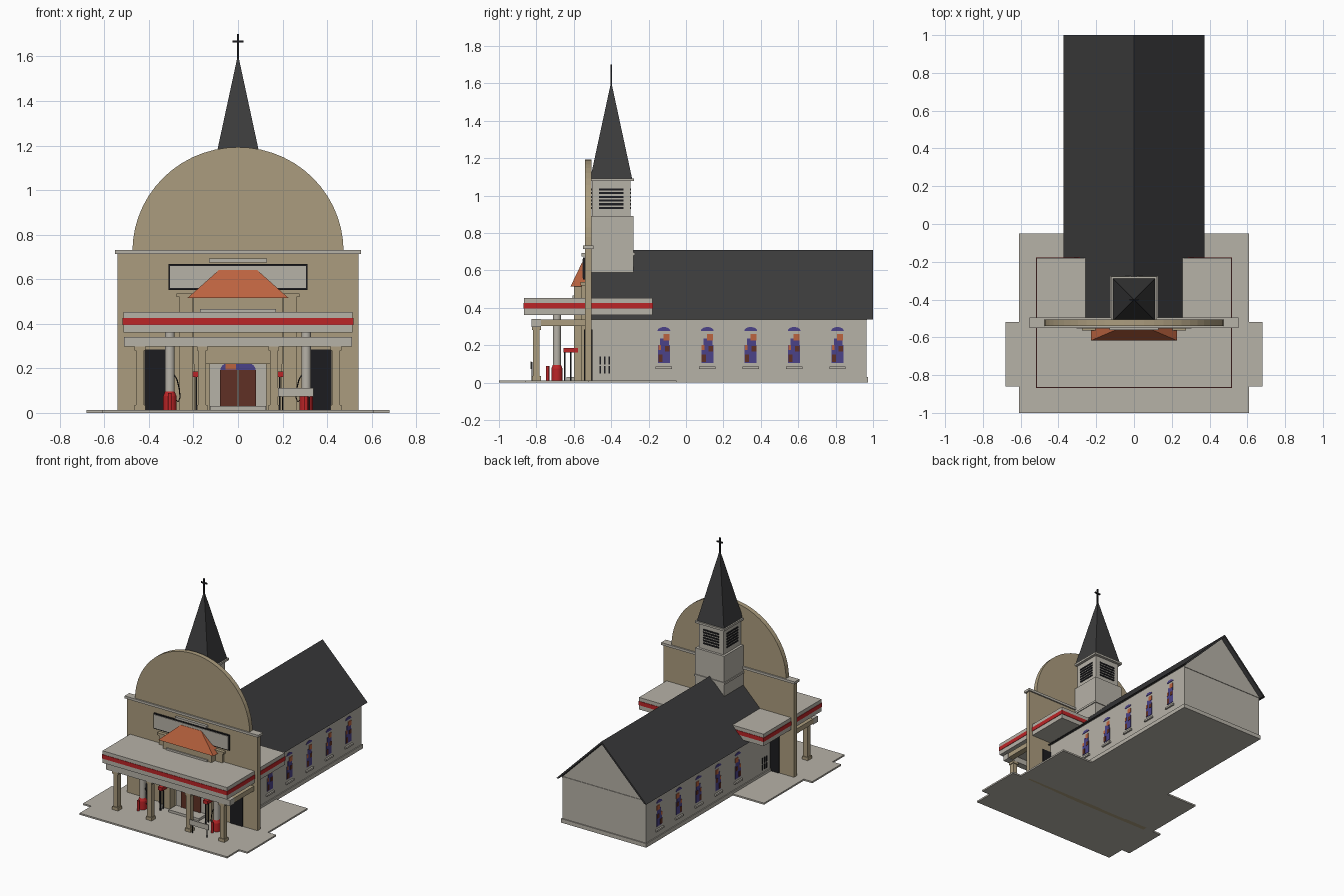
import bpy, bmesh, math
from mathutils import Vector

if "Cube" in bpy.data.objects:
    bpy.data.objects.remove(bpy.data.objects["Cube"])


def mat(name, r, g, b):
    m = bpy.data.materials.new(name)
    m.diffuse_color = (r, g, b, 1)
    m.use_nodes = True
    m.node_tree.nodes["Principled BSDF"].inputs["Base Color"].default_value = m.diffuse_color
    return m


GRAY = mat("stone gray", 0.47, 0.445, 0.39)
TAN = mat("tan stucco", 0.41, 0.335, 0.21)
ROOF = mat("charcoal", 0.045, 0.045, 0.046)
BLACK = mat("black", 0.012, 0.012, 0.014)
RED = mat("red", 0.50, 0.018, 0.02)
ORANGE = mat("terracotta", 0.50, 0.125, 0.05)
BROWN = mat("door brown", 0.115, 0.03, 0.018)
PURPLE = mat("glass purple", 0.07, 0.055, 0.25)


def finish(name, bm, m):
    bmesh.ops.recalc_face_normals(bm, faces=bm.faces)
    me = bpy.data.meshes.new(name)
    bm.to_mesh(me)
    bm.free()
    me.materials.append(m)
    ob = bpy.data.objects.new(name, me)
    bpy.context.collection.objects.link(ob)
    return ob


def taper(name, m, lo, hi):
    """Frustum between two rectangles given as (x0, x1, y0, y1, z)."""
    bm = bmesh.new()
    rings = []
    for x0, x1, y0, y1, z in (lo, hi):
        rings.append([bm.verts.new(p) for p in
                      ((x0, y0, z), (x1, y0, z), (x1, y1, z), (x0, y1, z))])
    a, b = rings
    bm.faces.new(a)
    bm.faces.new(b)
    for i in range(4):
        j = (i + 1) % 4
        bm.faces.new((a[i], a[j], b[j], b[i]))
    return finish(name, bm, m)


def box(name, m, x0, x1, y0, y1, z0, z1):
    return taper(name, m, (x0, x1, y0, y1, z0), (x0, x1, y0, y1, z1))


def sides(name, m, x0, x1, *rest):
    """A box and its mirror image across x = 0."""
    box(name + "_right", m, x0, x1, *rest)
    box(name + "_left", m, -x1, -x0, *rest)


def prism(name, m, pts, a, b, axis="y"):
    """Extrude a profile (x,z) along y, or (y,z) along x."""
    bm = bmesh.new()
    put = (lambda p, t: (p[0], t, p[1])) if axis == "y" else (lambda p, t: (t, p[0], p[1]))
    f = bm.faces.new([bm.verts.new(put(p, a)) for p in pts])
    d = Vector((0, b - a, 0)) if axis == "y" else Vector((b - a, 0, 0))
    ext = bmesh.ops.extrude_face_region(bm, geom=[f])["geom"]
    bmesh.ops.translate(bm, vec=d, verts=[v for v in ext if isinstance(v, bmesh.types.BMVert)])
    return finish(name, bm, m)


def cyl(name, m, x, y, z0, z1, r, r2=None, n=20):
    bpy.ops.mesh.primitive_cone_add(vertices=n, radius1=r, radius2=r if r2 is None else r2,
                                    depth=z1 - z0, location=(x, y, (z0 + z1) / 2))
    ob = bpy.context.object
    ob.name = name
    ob.data.materials.append(m)
    bpy.ops.object.shade_smooth_by_angle(angle=math.radians(40))


def arc(cx, cz, rx, rz, n):
    return [(cx + rx * math.cos(math.pi * i / n), cz + rz * math.sin(math.pi * i / n))
            for i in range(n + 1)]


# paving
box("paving", GRAY, -0.61, 0.61, -1.0, -0.05, 0, 0.012)
sides("paving_wing", GRAY, 0.61, 0.68, -0.86, -0.52, 0, 0.012)

# nave with gable and pitched roof
prism("nave_walls", GRAY, [(-.345, 0), (.345, 0), (.345, .345), (0, .69), (-.345, .345)], -0.51, 0.965)
box("nave_plinth", GRAY, -0.352, 0.352, -0.50, 0.973, 0, 0.03)
prism("nave_roof", ROOF, [(-.372, .338), (0, .71), (.372, .338), (.355, .338), (0, .693), (-.355, .338)],
      -0.51, 1.0)
box("gable_band", GRAY, -0.345, 0.345, 0.96, 0.969, 0.335, 0.345)

# stained glass windows and slits on both nave sides
for s, side in ((1, "right"), (-1, "left")):
    def plate(name, m, y0, y1, z0, z1, t):
        xs = sorted((s * 0.343, s * (0.345 + t)))
        box(f"{name}_{side}", m, *xs, y0, y1, z0, z1)
    for k in range(5):
        y = -0.118 + 0.232 * k
        plate("window_glass", PURPLE, y - 0.032, y + 0.032, 0.105, 0.20, 0.003)
        plate("window_glass_neck", PURPLE, y - 0.02, y + 0.028, 0.20, 0.235, 0.003)
        plate("window_figure", ORANGE, y - 0.002, y + 0.03, 0.225, 0.26, 0.004)
        plate("window_pane_low", BROWN, y - 0.03, y - 0.008, 0.11, 0.15, 0.005)
        plate("window_pane_mid", BROWN, y + 0.005, y + 0.03, 0.165, 0.195, 0.005)
        plate("window_pane_spot", ORANGE, y - 0.03, y - 0.016, 0.175, 0.20, 0.005)
        prism("window_arch_" + side, PURPLE, arc(y, 0.277, 0.034, 0.02, 10),
              s * 0.343, s * 0.348, "x")
        plate("window_sill", GRAY, y - 0.044, y + 0.044, 0.073, 0.086, 0.012)
    for y in (-0.458, -0.434, -0.41):
        plate("wall_slit_low", BLACK, y - 0.004, y + 0.004, 0.05, 0.09, 0.004)
        plate("wall_slit_high", BLACK, y - 0.004, y + 0.004, 0.098, 0.14, 0.004)

# bell tower, louvres, spire and cross
TY = -0.40
box("tower_base", GRAY, -0.12, 0.12, TY - 0.11, TY + 0.12, 0.5, 0.89)
box("tower_base_trim", GRAY, -0.126, 0.126, TY - 0.11, TY + 0.126, 0.68, 0.695)
box("belfry", GRAY, -0.102, 0.102, TY - 0.102, TY + 0.102, 0.89, 1.08)
box("belfry_cornice", GRAY, -0.122, 0.122, TY - 0.115, TY + 0.122, 1.077, 1.092)
for i in range(6):
    z = 0.928 + 0.02 * i
    box("louvre_sides", BLACK, -0.107, 0.107, TY - 0.065, TY + 0.065, z, z + 0.011)
    box("louvre_back", BLACK, -0.065, 0.065, TY - 0.107, TY + 0.107, z, z + 0.011)
taper("spire", ROOF, (-.112, .112, TY - .112, TY + .112, 1.09),
      (-.002, .002, TY - .002, TY + .002, 1.60))
box("cross_post", BLACK, -0.005, 0.005, TY - 0.004, TY + 0.004, 1.58, 1.70)
box("cross_arm", BLACK, -0.025, 0.025, TY - 0.004, TY + 0.004, 1.662, 1.672)

# facade wall with round top
box("facade", TAN, -0.54, 0.54, -0.54, -0.505, 0, 0.716)
box("facade_cornice", GRAY, -0.552, 0.552, -0.55, -0.495, 0.714, 0.732)
prism("facade_arch", TAN, arc(0, 0.725, 0.474, 0.468, 28), -0.54, -0.505)
sides("side_doorway", BLACK, 0.315, 0.42, -0.545, -0.50, 0.012, 0.285)

# sign panel above the entrance
box("sign_border", BLACK, -0.313, 0.313, -0.55, -0.54, 0.552, 0.668)
box("sign_panel", GRAY, -0.305, 0.305, -0.554, -0.545, 0.56, 0.66)
box("sign_lamp_bar", GRAY, -0.13, 0.13, -0.56, -0.54, 0.675, 0.692)

# entrance porch with tiled hip roof
box("porch_body", TAN, -0.20, 0.20, -0.598, -0.535, 0.22, 0.515)
box("porch_band", GRAY, -0.17, 0.17, -0.606, -0.54, 0.40, 0.466)
sides("porch_pilaster", TAN, 0.205, 0.262, -0.56, -0.535, 0.012, 0.522)
box("porch_cornice", TAN, -0.275, 0.275, -0.565, -0.535, 0.52, 0.537)
sides("porch_column", TAN, 0.145, 0.198, -0.598, -0.54, 0.012, 0.23)
taper("porch_roof", ORANGE, (-.228, .228, -.617, -.54, .515), (-.085, .085, -.556, -.54, .642))

# door, surround, arched transom and step
box("door_surround", GRAY, -0.128, 0.128, -0.552, -0.535, 0.012, 0.25)
sides("door_leaf", BROWN, 0.002, 0.08, -0.560, -0.55, 0.03, 0.192)
prism("transom_glass", PURPLE, arc(0, 0.192, 0.08, 0.043, 12), -0.558, -0.55)
box("transom_pane", ORANGE, -0.055, -0.01, -0.561, -0.555, 0.195, 0.22)
box("door_step", GRAY, -0.125, 0.125, -0.64, -0.54, 0.01, 0.03)

# flat canopy with red stripe
box("canopy_lower", GRAY, -0.515, 0.515, -0.865, -0.18, 0.362, 0.395)
box("canopy_stripe", RED, -0.518, 0.518, -0.868, -0.177, 0.395, 0.425)
box("canopy_upper", GRAY, -0.515, 0.515, -0.865, -0.18, 0.425, 0.452)

# posts, beams under the canopy
box("front_beam", GRAY, -0.512, 0.512, -0.825, -0.775, 0.297, 0.34)
sides("side_beam", TAN, 0.465, 0.51, -0.78, -0.54, 0.302, 0.338)
for x0 in (0.143, 0.422):
    sides("post", TAN, x0, x0 + 0.036, -0.818, -0.782, 0.012, 0.30)
    sides("post_foot", TAN, x0 - 0.006, x0 + 0.042, -0.824, -0.776, 0.012, 0.035)
    sides("post_cap", TAN, x0 - 0.006, x0 + 0.042, -0.824, -0.776, 0.28, 0.298)

# fuel pumps with canopy columns, hoses and racks
for s, side in ((1, "right"), (-1, "left")):
    x = s * 0.306
    cyl("canopy_column_" + side, GRAY, x, -0.69, 0.012, 0.365, 0.022)
    cyl("pump_base_" + side, RED, x, -0.69, 0.012, 0.075, 0.03)
    cyl("pump_collar_" + side, RED, x, -0.69, 0.075, 0.095, 0.03, 0.022)
    cyl("bollard_" + side, RED, x, -0.74, 0.012, 0.09, 0.009, n=10)
    cu = bpy.data.curves.new("hose", "CURVE")
    cu.dimensions, cu.bevel_depth, cu.bevel_resolution = "3D", 0.003, 1
    sp = cu.splines.new("POLY")
    pts = [(.02, .17), (.032, .15), (.042, .11), (.046, .07), (.038, .05), (.026, .06)]
    sp.points.add(len(pts) - 1)
    for p, (dx, z) in zip(sp.points, pts):
        p.co = (x - s * dx, -0.69, z, 1)
    cu.materials.append(BLACK)
    bpy.context.collection.objects.link(bpy.data.objects.new("hose_" + side, cu))
    xs = sorted((s * 0.168, s * 0.205))
    box("rack_top_" + side, RED, *xs, -0.655, -0.578, 0.162, 0.186)
    for y in (-0.648, -0.617, -0.586):
        box("rack_leg_" + side, BLACK, s * 0.187 - 0.004, s * 0.187 + 0.004,
            y - 0.004, y + 0.004, 0.012, 0.165)

# low notice board at the front
box("notice_board", GRAY, 0.18, 0.34, -0.832, -0.826, 0.073, 0.112)
for x in (0.20, 0.32):
    box("notice_leg", BLACK, x - 0.003, x + 0.003, -0.826, -0.82, 0.01, 0.11)
